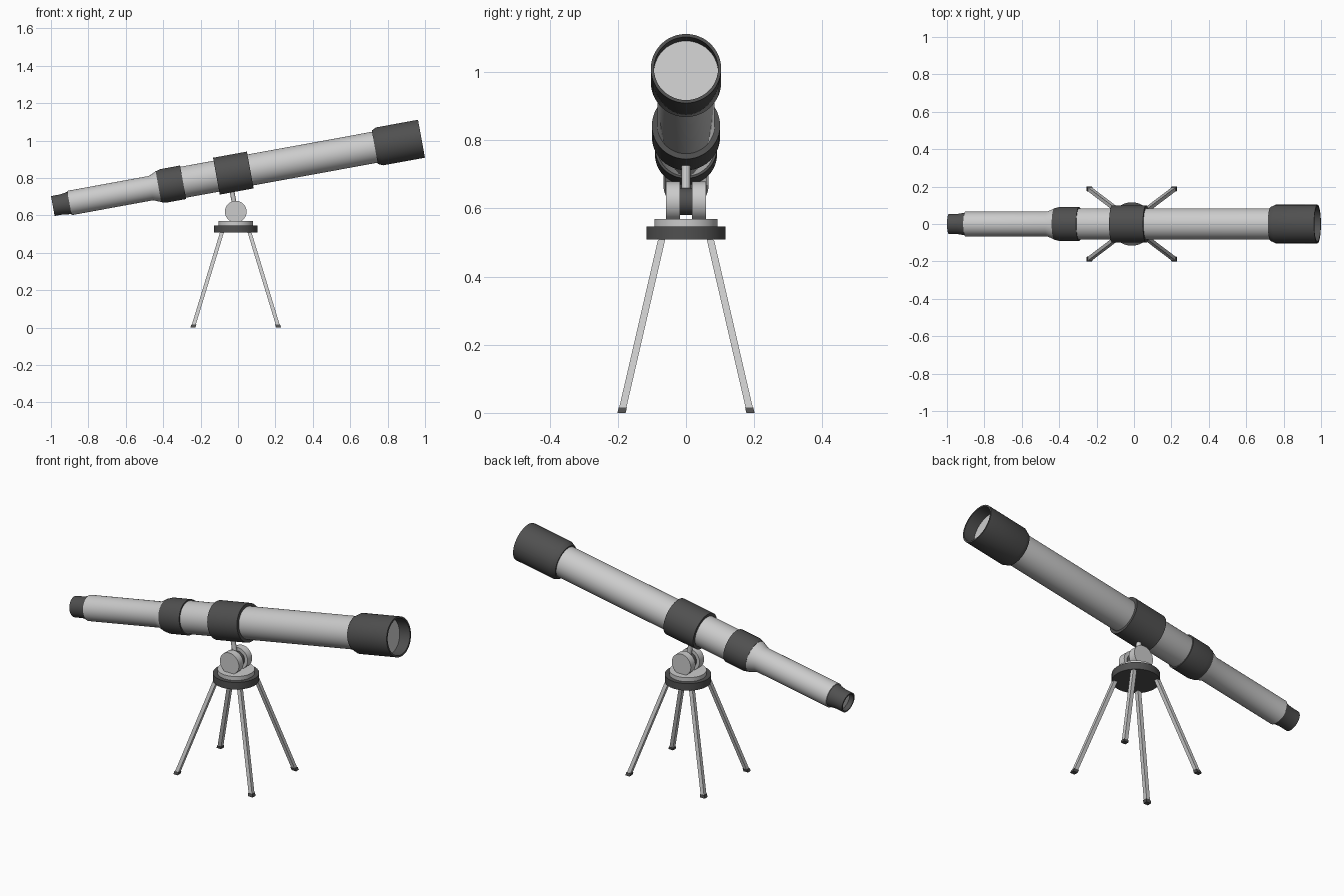
import bpy, bmesh, math
from mathutils import Vector, Matrix

if "Cube" in bpy.data.objects:
    bpy.data.objects.remove(bpy.data.objects["Cube"])

TILT = math.radians(10.35)
EYE_END = Vector((-0.99, 0, 0.65))      # rear end of the optical axis
CX = -0.012                             # stand centre in x
AXIS_ROT = Matrix.Rotation(math.pi / 2 - TILT, 4, 'Y')
TUBE = Matrix.Translation(EYE_END) @ AXIS_ROT

dark = bpy.data.materials.new("dark_grey")
dark.diffuse_color = (0.08, 0.08, 0.08, 1)
dark.use_nodes = True
dark.node_tree.nodes["Principled BSDF"].inputs["Base Color"].default_value = dark.diffuse_color


def finish(name, bm, mat=None, smooth=True):
    bmesh.ops.recalc_face_normals(bm, faces=bm.faces)
    me = bpy.data.meshes.new(name)
    bm.to_mesh(me)
    bm.free()
    ob = bpy.data.objects.new(name, me)
    bpy.context.collection.objects.link(ob)
    if mat:
        me.materials.append(mat)
    if smooth:
        bpy.ops.object.select_all(action='DESELECT')
        ob.select_set(True)
        bpy.context.view_layer.objects.active = ob
        bpy.ops.object.shade_smooth_by_angle(angle=math.radians(25))
    return ob


def lathe(name, profile, matrix, mat=None, closed=False, n=48):
    """Revolve (radius, height) points about local z; a closed profile makes a ring."""
    bm = bmesh.new()
    vs = [bm.verts.new((r, 0, h)) for r, h in profile]
    pairs = list(zip(vs, vs[1:])) + ([(vs[-1], vs[0])] if closed else [])
    edges = [bm.edges.new(p) for p in pairs]
    bmesh.ops.spin(bm, geom=vs + edges, cent=(0, 0, 0), axis=(0, 0, 1),
                   angle=2 * math.pi, steps=n, use_duplicate=False)
    bmesh.ops.remove_doubles(bm, verts=bm.verts, dist=1e-5)
    bm.transform(matrix)
    return finish(name, bm, mat)


def disc(name, r, h0, h1, matrix, mat=None):
    return lathe(name, [(0, h0), (r, h0), (r, h1), (0, h1)], matrix, mat)


def strut(name, p, q, hx, hy, mat=None):
    """Slanted square bar with level ends."""
    bm = bmesh.new()
    bmesh.ops.create_cube(bm, size=2)
    for v in bm.verts:
        c = p if v.co.z < 0 else q
        v.co = Vector((c.x + v.co.x * hx, c.y + v.co.y * hy, c.z))
    return finish(name, bm, mat, smooth=False)


# Main tube with stepped rear section
lathe("main_tube", [(0, 0.09), (0.066, 0.09), (0.066, 0.534), (0.084, 0.576),
                    (0.084, 1.80), (0, 1.80)], TUBE)
# Eyepiece cup and its glass
lathe("eyepiece", [(0.046, 0), (0.054, 0), (0.054, 0.048), (0.063, 0.104),
                   (0.046, 0.104)], TUBE, dark, closed=True)
disc("eyepiece_lens", 0.047, 0.025, 0.04, TUBE)
# Focus ring with chamfered rear edge
lathe("focus_ring", [(0.08, 0.574), (0.084, 0.574), (0.091, 0.602), (0.091, 0.708),
                     (0.08, 0.708)], TUBE, dark, closed=True)
# Clamp around the tube
lathe("mount_clamp", [(0.08, 0.889), (0.1, 0.889), (0.1, 1.073), (0.08, 1.073)],
      TUBE, dark, closed=True)
# Objective hood and front glass
lathe("objective_hood", [(0.08, 1.75), (0.091, 1.75), (0.103, 1.776), (0.103, 2.0036),
                         (0.094, 2.0036), (0.094, 1.92), (0.08, 1.92)],
      TUBE, dark, closed=True)
disc("objective_lens", 0.0945, 1.925, 1.94, TUBE)

# Round stand platform
BASE = Matrix.Translation((CX, 0, 0))
disc("stand_base", 0.116, 0.508, 0.547, BASE, dark)
disc("stand_turntable", 0.093, 0.547, 0.569, BASE)

# Tilt hinge: two cheeks, a hub and the post up to the clamp
PIVOT = Matrix.Translation((CX, 0, 0.62))
HINGE = PIVOT @ Matrix.Rotation(-math.pi / 2, 4, 'X')
for side, s in (("front", -1), ("back", 1)):
    disc(side + "_hinge_cheek", 0.058, s * 0.018, s * 0.058, HINGE)
disc("hinge_hub", 0.04, -0.018, 0.018, HINGE, dark)
disc("hinge_post", 0.0125, 0.0, 0.13, PIVOT @ Matrix.Rotation(-TILT, 4, 'Y'))

# Four splayed legs with dark feet
for sx, nx in ((-1, "left"), (1, "right")):
    for sy, ny in ((-1, "front"), (1, "back")):
        foot = Vector((CX + sx * 0.229, sy * 0.189, 0))
        top = Vector((CX + sx * 0.072, sy * 0.07, 0.515))
        ankle = foot.lerp(top, 0.03)
        strut(f"{ny}_{nx}_leg", ankle, top, 0.0105, 0.0105)
        strut(f"{ny}_{nx}_foot", foot, ankle, 0.0135, 0.012, dark)
